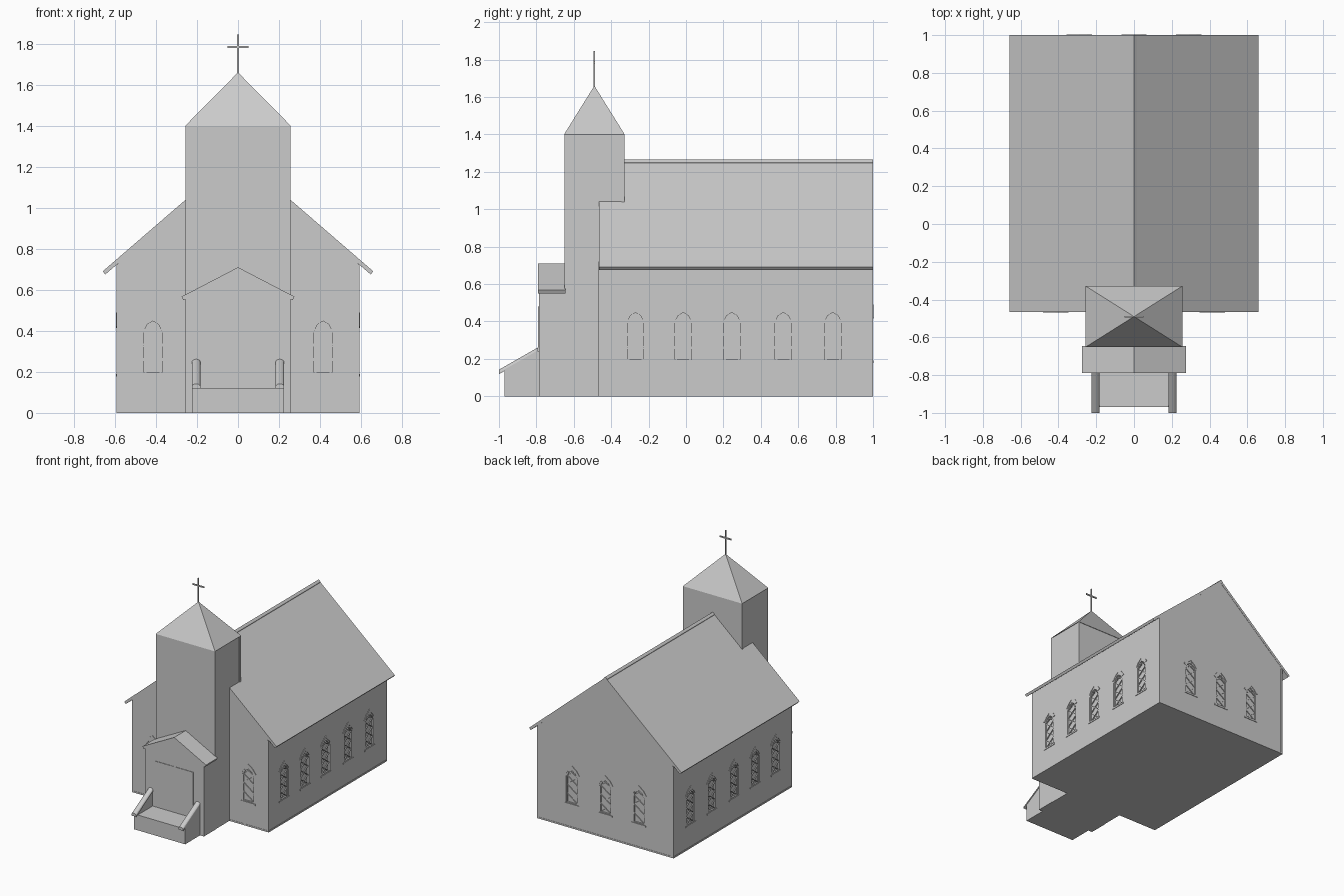
import bpy, bmesh, math
from mathutils import Matrix, Vector

if "Cube" in bpy.data.objects:
    bpy.data.objects.remove(bpy.data.objects["Cube"])


def add_prism(bm, pts, vec, mat=Matrix.Identity(4)):
    """Closed polygon of 3D points swept along vec."""
    vec = Vector(vec)
    a = [bm.verts.new(mat @ Vector(p)) for p in pts]
    b = [bm.verts.new(mat @ (Vector(p) + vec)) for p in pts]
    bm.faces.new(a)
    bm.faces.new(b[::-1])
    for i in range(len(a)):
        j = (i + 1) % len(a)
        bm.faces.new((a[j], a[i], b[i], b[j]))


def add_box(bm, x0, x1, y0, y1, z0, z1, mat=Matrix.Identity(4)):
    add_prism(bm, [(x0, y0, z0), (x1, y0, z0), (x1, y1, z0), (x0, y1, z0)], (0, 0, z1 - z0), mat)


def finish(name, bm):
    bmesh.ops.recalc_face_normals(bm, faces=bm.faces)
    me = bpy.data.meshes.new(name)
    bm.to_mesh(me)
    bm.free()
    ob = bpy.data.objects.new(name, me)
    bpy.context.collection.objects.link(ob)
    return ob


def xz_prism(name, prof, y0, y1):
    bm = bmesh.new()
    add_prism(bm, [(x, y0, z) for x, z in prof], (0, y1 - y0, 0))
    return finish(name, bm)


def box(name, *b):
    bm = bmesh.new()
    add_box(bm, *b)
    return finish(name, bm)


def gable_roof(name, half, ridge, eave, thick, y0, y1):
    """Two-sided roof slab with square-cut eaves."""
    ang = math.atan2(ridge - eave, half)
    dx, dz, drop = thick * math.sin(ang), thick * math.cos(ang), thick / math.cos(ang)
    return xz_prism(name, [(0, ridge), (half, eave), (half - dx, eave - dz), (0, ridge - drop),
                           (dx - half, eave - dz), (-half, eave)], y0, y1)


# nave body
nave = xz_prism("nave_walls", [(-.59, 0), (.59, 0), (.59, .724), (0, 1.235), (-.59, .724)], -.465, .998)
gable_roof("nave_roof", .66, 1.26, .69, .02, -.465, 1)
xz_prism("ridge_cap", [(-.016, 1.244), (0, 1.26), (.016, 1.244), (.016, 1.25), (0, 1.265), (-.016, 1.25)], -.335, 1)

# window positions: along each wall, facing outward
spots = [(x, -.465, 0) for x in (-.415, .415)] + [(x, .998, 180) for x in (-.29, 0, .29)]
for y in (-.27, -.015, .245, .52, .785):
    spots += [(.59, y, 90), (-.59, y, -90)]
mats = [Matrix.Translation((x, y, 0)) @ Matrix.Rotation(math.radians(r), 4, 'Z') for x, y, r in spots]
outline = [(-.05, .19), (.05, .19), (.05, .4), (.032, .435), (0, .455), (-.032, .435), (-.05, .4)]

# shallow window recesses
bm = bmesh.new()
for m in mats:
    add_prism(bm, [(x, -.02, z) for x, z in outline], (0, .032, 0), m)
cutter = finish("window_cutter", bm)
cutter.hide_render = True
mod = nave.modifiers.new("recess", 'BOOLEAN')
mod.operation, mod.solver, mod.object = 'DIFFERENCE', 'EXACT', cutter
bpy.context.view_layer.objects.active = nave
bpy.ops.object.modifier_apply(modifier=mod.name)
bpy.data.objects.remove(cutter)


def add_bar(bm, p, q, w, y0, y1, mat):
    d = (Vector(q) - Vector(p)).normalized() * w / 2
    n = (-d.y, d.x)
    pts = [(p[0] + n[0], p[1] + n[1]), (q[0] + n[0], q[1] + n[1]),
           (q[0] - n[0], q[1] - n[1]), (p[0] - n[0], p[1] - n[1])]
    add_prism(bm, [(x, y0, z) for x, z in pts], (0, y1 - y0, 0), mat)


# window lattice, frame, hood mould and sill
hood = [(-.067, .423), (-.04, .46), (0, .49), (.04, .46), (.067, .423)]
hood_in = [(.05, .415), (.032, .442), (0, .468), (-.032, .442), (-.05, .415)]
lattice, hoods = bmesh.new(), bmesh.new()
for m in mats:
    for z in (.19, .26, .33):
        add_bar(lattice, (-.048, z), (.048, z + .07), .006, .005, .012, m)
        add_bar(lattice, (.048, z), (-.048, z + .07), .006, .005, .012, m)
    add_bar(lattice, (-.048, .4), (.02, .438), .006, .005, .012, m)
    add_bar(lattice, (.048, .4), (-.02, .438), .006, .005, .012, m)
    for p, q in zip(outline, outline[1:] + outline[:1]):
        add_bar(lattice, p, q, .012, .001, .012, m)
    add_prism(hoods, [(x, -.004, z) for x, z in hood + hood_in], (0, .006, 0), m)
    add_box(hoods, -.062, .062, -.004, .002, .178, .19, m)
finish("window_lattice", lattice)
finish("window_hoods_and_sills", hoods)

# tower, spire and cross
box("tower", -.252, .252, -.648, -.332, 0, 1.4)
bm = bmesh.new()
base = [bm.verts.new(p) for p in ((-.257, -.652, 1.4), (.257, -.652, 1.4), (.257, -.328, 1.4), (-.257, -.328, 1.4))]
tip = bm.verts.new((0, -.49, 1.66))
bm.faces.new(base)
for i in range(4):
    bm.faces.new((base[i], base[(i + 1) % 4], tip))
finish("spire", bm)
box("cross_post", -.004, .004, -.494, -.486, 1.64, 1.845)
box("cross_arm", -.05, .05, -.494, -.486, 1.78, 1.79)

# corner boards and base board
bm = bmesh.new()
for s in (-1, 1):
    for hx, y0, y1, z1 in ((.592, -.467, 1, .72), (.255, -.65, -.33, 1.4)):
        xa, xb = sorted((s * hx, s * (hx - .016)))
        add_box(bm, xa, xb, y0, y0 + .016, 0, z1)
        add_box(bm, xa, xb, y1 - .016, y1, 0, z1)
finish("corner_boards", bm)
box("base_board", -.593, .593, -.467, 1, 0, .012)

# entrance porch
xz_prism("porch_walls", [(-.255, 0), (.255, 0), (.255, .555), (0, .689), (-.255, .555)], -.786, -.645)
gable_roof("porch_roof", .275, .71, .567, .02, -.79, -.645)
bm = bmesh.new()
for s in (-1, 1):
    xa, xb = sorted((s * .003, s * .165))
    add_box(bm, xa, xb, -.79, -.78, .125, .48)
finish("double_doors", bm)

# landing and sloped side rails with rounded caps
box("landing", -.2, .2, -.97, -.78, 0, .12)
rails, caps = bmesh.new(), bmesh.new()
for s in (-1, 1):
    add_prism(rails, [(s * .19, -.97, 0), (s * .19, -.78, 0), (s * .19, -.78, .246), (s * .19, -.97, .138)],
              (s * .031, 0, 0))
    arc = [(s * .204 + .021 * math.cos(math.pi * i / 8), -1, .126 + .016 * math.sin(math.pi * i / 8))
           for i in range(9)]
    add_prism(caps, [(s * .204 - .021, -1, .118), (s * .204 + .021, -1, .118)] + arc, (0, .21, .12))
finish("stair_rails", rails)
finish("rail_caps", caps)
